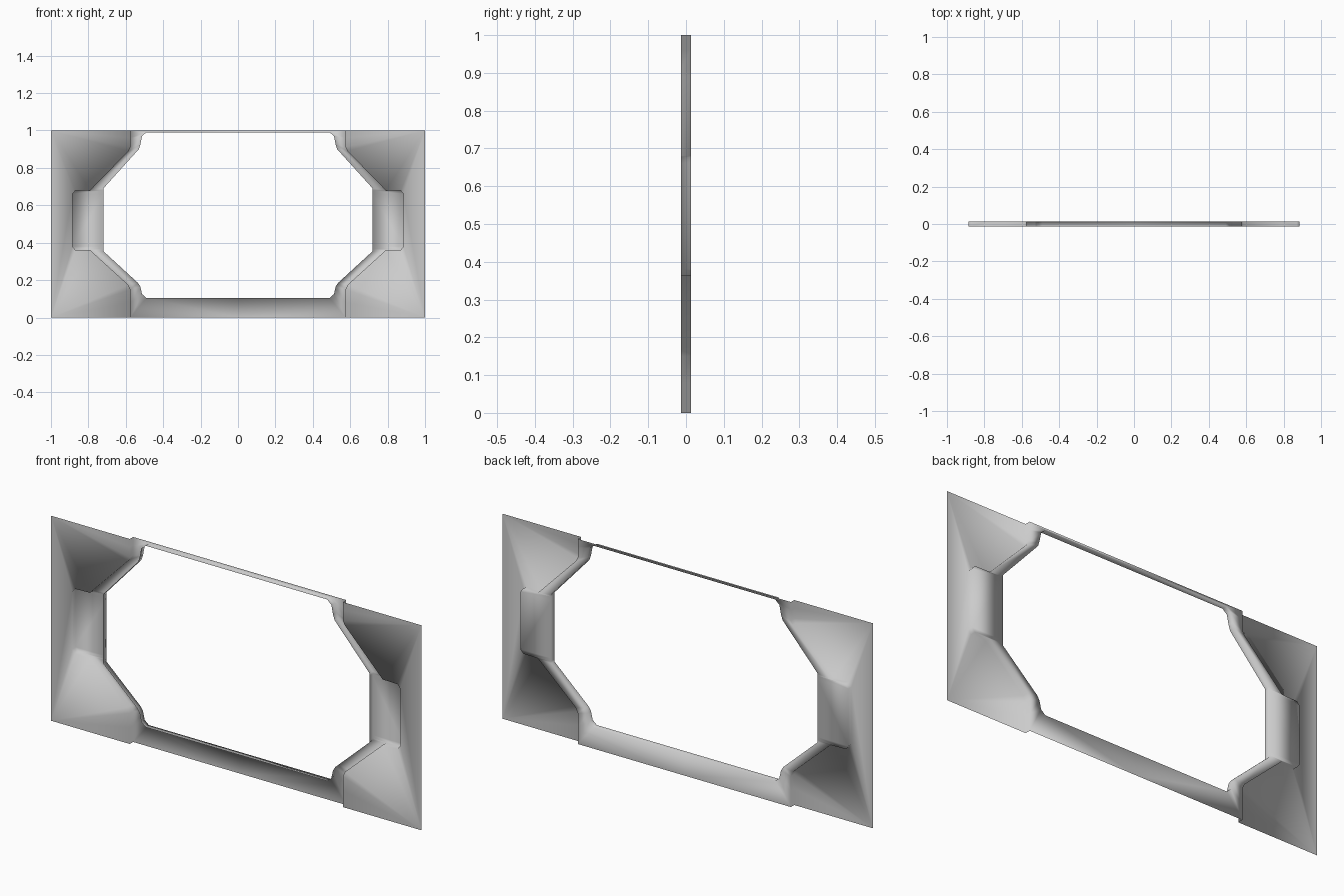
import bpy, bmesh

if "Cube" in bpy.data.objects:
    bpy.data.objects.remove(bpy.data.objects["Cube"])

FRONT, BACK = -0.013, 0.013

# Right half outlines (x, z), bottom to top: step around the side plate, and the opening
step = [(.575, 0), (.575, .08), (.575, .15), (.587, .175), (.79, .36), (.87, .362), (.885, .38),
        (.885, .66), (.87, .678), (.79, .68), (.585, .89), (.575, .91), (.575, .96), (.575, 1)]
opening = [(.49, .105), (.513, .125), (.522, .165), (.535, .185), (.72, .355), (.72, .365), (.72, .38),
           (.72, .66), (.72, .68), (.72, .69), (.53, .9), (.522, .925), (.513, .97), (.49, .99)]

bm = bmesh.new()


def row(points, y):
    return [bm.verts.new((x, y, z)) for x, z in points]


def strip(a, b):
    for i in range(len(a) - 1):
        bm.faces.new((a[i], a[i + 1], b[i + 1], b[i]))


# Side plate: thin sheet at the front, fanned from the outer corners
low, high = row([(1, 0), (1, 1)], FRONT)
edge = row(step, FRONT)
for i in range(len(edge) - 1):
    if i < 6:
        bm.faces.new((low, edge[i + 1], edge[i]))
    elif i == 6:
        bm.faces.new((low, high, edge[7], edge[6]))
    else:
        bm.faces.new((high, edge[i + 1], edge[i]))

# Step wall, recessed band at the back, and rim wall around the opening
outer = row([(0, 0)] + step + [(0, 1)], BACK)
strip(edge, outer[1:-1])
rim = [(0, .105)] + opening + [(0, .99)]
inner_back, inner_front = row(rim, BACK), row(rim, FRONT)
strip(outer, inner_back)
strip(inner_back, inner_front)

for f in bm.faces:
    f.smooth = True
mesh = bpy.data.meshes.new("window_frame")
bm.to_mesh(mesh)
bm.free()
frame = bpy.data.objects.new("window_frame", mesh)
bpy.context.collection.objects.link(frame)

# Mirror to the left half
mirror = frame.modifiers.new("mirror", 'MIRROR')
mirror.use_axis[0] = True
mirror.merge_threshold = 0.0005
